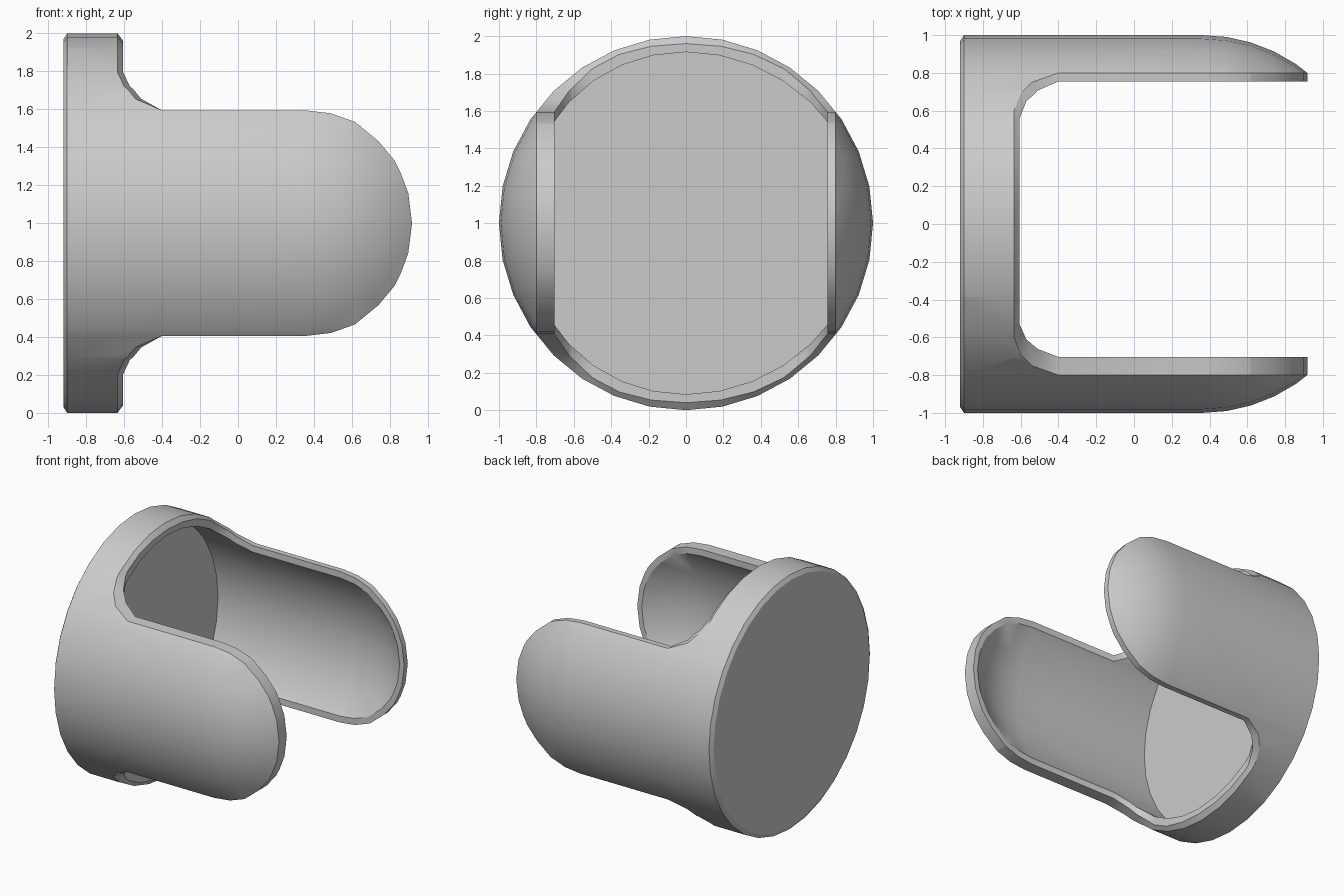
import bpy
import bmesh
from math import cos, sin, pi, radians, hypot
from mathutils import Vector

cube = bpy.data.objects.get("Cube")
if cube:
    bpy.data.objects.remove(cube, do_unlink=True)

grey = bpy.data.materials.new("plain grey")
grey.use_nodes = True
grey.diffuse_color = (0.6, 0.6, 0.6, 1)
grey.node_tree.nodes["Principled BSDF"].inputs["Base Color"].default_value = (0.6, 0.6, 0.6, 1)

SEGMENTS = 32
DOME_X = 0.36      # where the tube turns into a round dome
DOME_LENGTH = 0.935
FLOOR_X = -0.835   # inside face of the base

# Outer skin: closed tube along x with a domed end
profile = [(-0.92, 0.97), (-0.9, 1.0), (-0.4, 1.0)]
profile += [(DOME_X + DOME_LENGTH * sin(a), cos(a)) for a in (radians(8 * i) for i in range(10))]
bm = bmesh.new()
rings = []
for x, r in profile:
    rings.append([bm.verts.new((x, r * cos(2 * pi * i / SEGMENTS), r * sin(2 * pi * i / SEGMENTS)))
                  for i in range(SEGMENTS)])
for low, high in zip(rings, rings[1:]):
    for i in range(SEGMENTS):
        j = (i + 1) % SEGMENTS
        bm.faces.new((low[i], low[j], high[j], high[i]))
bm.faces.new(rings[0])

# Slot between the arms: a convex outline with rounded inner corners
corner = [(-0.635, 0.6), (-0.6, 0.69), (-0.54, 0.75), (-0.4, 0.8), (1.0, 0.8)]
outline = [Vector((x, -y, 0)) for x, y in reversed(corner)] + [Vector((x, y, 0)) for x, y in corner]
planes = []
for a, b in zip(outline, outline[1:]):
    d = (b - a).normalized()
    planes.append((a, Vector((-d.y, d.x, 0))))
for point, normal in planes:
    bmesh.ops.bisect_plane(bm, geom=bm.verts[:] + bm.edges[:] + bm.faces[:],
                           plane_co=point, plane_no=normal, dist=1e-5)


def in_slot(face):
    c = face.calc_center_median()
    sides = [(c - p).dot(n) for p, n in planes]
    return all(s < 0 for s in sides) or all(s > 0 for s in sides)


bmesh.ops.delete(bm, geom=[f for f in bm.faces if in_slot(f)], context='FACES')
bmesh.ops.recalc_face_normals(bm, faces=bm.faces[:])


def mix(a, b, t):
    return a + (b - a) * t


def side_scale(y):
    """Wall inset toward the slot; the back arm is a little thinner."""
    return 0.912 + 0.04 * max(-0.8, min(0.8, y))


def inner_point(co, lip):
    x = co.x + lip
    if co.x > DOME_X:
        x = mix(DOME_X, co.x, 0.93)
    if co.x < -0.85:
        x = FLOOR_X
        co = co / max(hypot(co.y, co.z), 0.9)
    return Vector((x, co.y * side_scale(co.y), co.z * 0.915))


def rim_point(co, lip):
    """Bevelled on the ring, a flat step across the thickness on the arms."""
    t = min(1, abs(co.y) / 0.6) ** 2
    return Vector((co.x + lip, co.y * mix(0.96, side_scale(co.y), t), co.z * mix(0.96, 1, t)))


# Inner skin and the two-step rim joining the skins
skin = bm.faces[:]
rim = [e for e in bm.edges if e.is_boundary]
rim_verts = {v for e in rim for v in e.verts}
inner, middle = {}, {}
for v in bm.verts[:]:
    lip = 0.03 if v in rim_verts and v.co.x < -0.5 else 0
    inner[v] = bm.verts.new(inner_point(v.co, lip))
    if v in rim_verts:
        middle[v] = bm.verts.new(rim_point(v.co, lip))
for e in rim:
    a, b = e.verts
    bm.faces.new((a, b, middle[b], middle[a]))
    bm.faces.new((middle[a], middle[b], inner[b], inner[a]))
for f in skin:
    bm.faces.new([inner[v] for v in reversed(f.verts)])
bmesh.ops.remove_doubles(bm, verts=bm.verts[:], dist=0.003)
bmesh.ops.recalc_face_normals(bm, faces=bm.faces[:])

for v in bm.verts:
    v.co.z += 1
mesh = bpy.data.meshes.new("slotted_cup")
bm.to_mesh(mesh)
bm.free()
mesh.materials.append(grey)
cup = bpy.data.objects.new("slotted_cup", mesh)
bpy.context.collection.objects.link(cup)
bpy.context.view_layer.objects.active = cup
cup.select_set(True)
bpy.ops.object.shade_smooth_by_angle(angle=radians(30))
